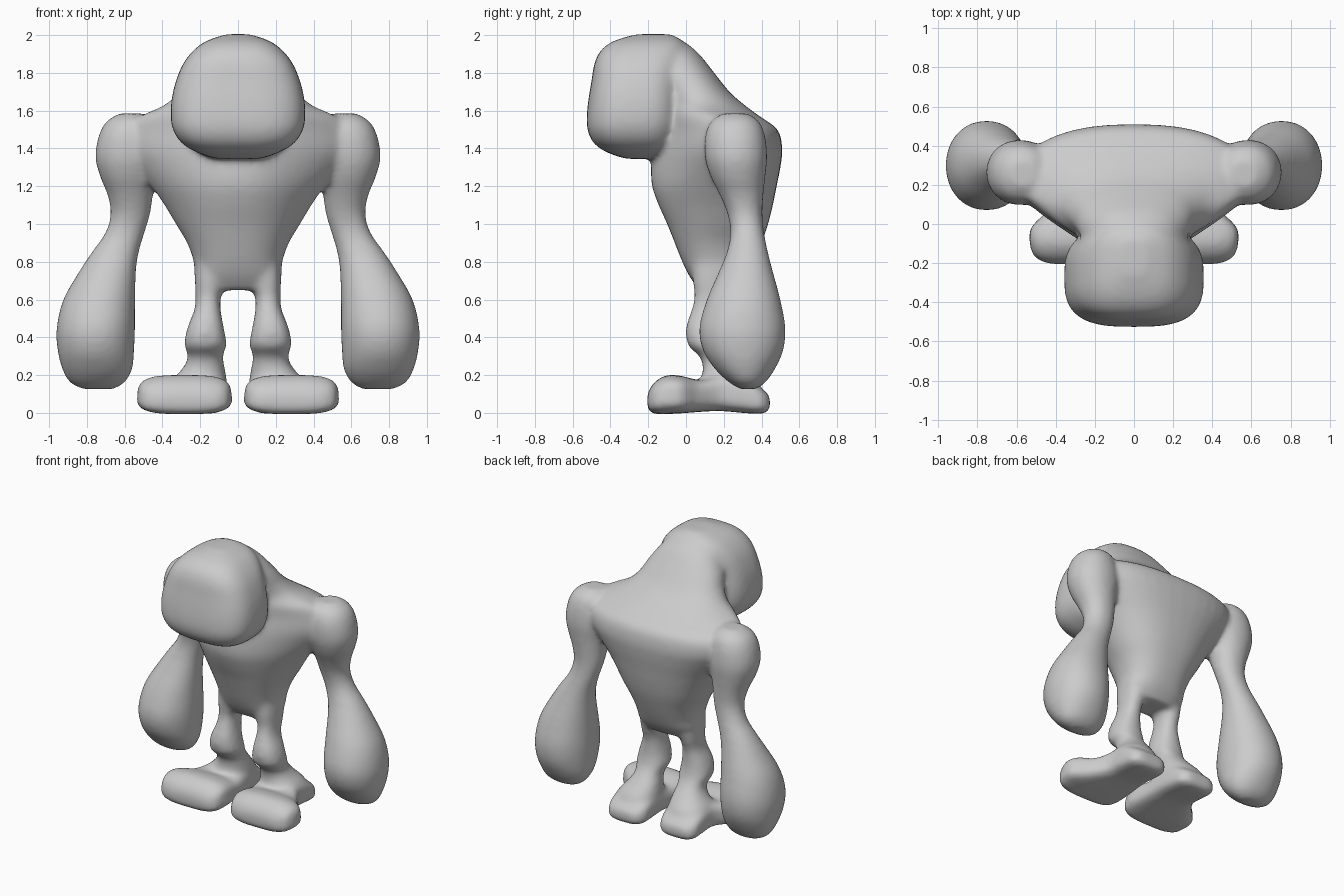
import bpy, bmesh, math

N = 40  # points around each ring
bm = bmesh.new()

def spow(c, e):
    return math.copysign(abs(c) ** e, c)

def smooth_rows(rows, steps=5):
    """Catmull-Rom interpolation between the given cross-sections."""
    out = []
    for i in range(len(rows) - 1):
        p0, p1 = rows[max(i - 1, 0)], rows[i]
        p2, p3 = rows[i + 1], rows[min(i + 2, len(rows) - 1)]
        for k in range(steps):
            t = k / steps
            out.append([0.5 * (2 * b + (c - a) * t + (2 * a - 5 * b + 4 * c - d) * t * t
                               + (3 * b - a - 3 * c + d) * t ** 3)
                        for a, b, c, d in zip(p0, p1, p2, p3)])
    return out + [list(rows[-1])]

def loft(rows, axis='z', power=2.0, side=1, taper=0.0):
    """Skin rounded sections (position, u0, u1, v0, v1[, taper]) along an axis."""
    rings = []
    for r in smooth_rows(rows):
        pos, u0, u1, v0, v1 = r[:5]
        tp = r[5] if len(r) > 5 else taper
        ring = []
        for i in range(N):
            a = 2 * math.pi * i / N
            s = spow(math.sin(a), 2 / power)
            c = spow(math.cos(a), 2 / power) * (1 + tp * min(s, 0))
            u = side * ((u0 + u1) / 2 + (u1 - u0) / 2 * c)
            v = (v0 + v1) / 2 + (v1 - v0) / 2 * s
            ring.append(bm.verts.new((u, v, pos) if axis == 'z' else (u, pos, v)))
        rings.append(ring)
    faces = [bm.faces.new(rings[0]), bm.faces.new(rings[-1])]
    for a, b in zip(rings, rings[1:]):
        for i in range(N):
            j = (i + 1) % N
            faces.append(bm.faces.new((a[i], a[j], b[j], b[i])))
    bmesh.ops.recalc_face_normals(bm, faces=faces)

# torso, wide at the back and narrowing to the chest, rising into the neck hump
loft([(z, -w, w, y0, y1, t) for z, w, y0, y1, t in (
    (0.65, 0.19, 0.07, 0.27, 0.0), (0.72, 0.23, 0.02, 0.32, 0.0),
    (0.80, 0.235, -0.02, 0.36, 0.05), (0.90, 0.27, -0.06, 0.40, 0.1),
    (1.00, 0.33, -0.10, 0.435, 0.2), (1.10, 0.39, -0.145, 0.46, 0.3),
    (1.20, 0.46, -0.18, 0.48, 0.4), (1.30, 0.54, -0.185, 0.50, 0.5),
    (1.40, 0.61, -0.17, 0.51, 0.55), (1.50, 0.60, -0.14, 0.485, 0.5),
    (1.57, 0.52, -0.13, 0.39, 0.4), (1.63, 0.39, -0.13, 0.31, 0.25),
    (1.70, 0.32, -0.14, 0.23, 0.1), (1.80, 0.27, -0.18, 0.15, 0.0),
    (1.90, 0.20, -0.22, 0.07, 0.0), (1.96, 0.12, -0.25, 0.0, 0.0))], power=2.4)

# head, a rounded block
loft([(z, -w, w, y0, y1) for z, w, y0, y1 in (
    (1.345, 0.12, -0.32, -0.13), (1.38, 0.22, -0.42, -0.08),
    (1.43, 0.30, -0.49, -0.05), (1.50, 0.345, -0.522, -0.03),
    (1.58, 0.357, -0.525, -0.02), (1.67, 0.35, -0.515, -0.02),
    (1.76, 0.328, -0.50, -0.02), (1.85, 0.29, -0.485, -0.01),
    (1.92, 0.235, -0.45, 0.0), (1.97, 0.165, -0.38, -0.02),
    (2.005, 0.06, -0.26, -0.08))], power=3.0)

for side in (1, -1):
    # arm: shoulder, thin elbow and heavy drooping fist
    loft([(1.585, 0.50, 0.63, 0.19, 0.33), (1.54, 0.44, 0.70, 0.13, 0.39),
          (1.46, 0.42, 0.74, 0.10, 0.42), (1.35, 0.41, 0.755, 0.10, 0.43),
          (1.25, 0.43, 0.73, 0.13, 0.42), (1.15, 0.45, 0.69, 0.18, 0.41),
          (1.05, 0.465, 0.675, 0.22, 0.405), (0.95, 0.495, 0.705, 0.235, 0.415),
          (0.85, 0.525, 0.775, 0.215, 0.435), (0.75, 0.54, 0.84, 0.175, 0.46),
          (0.60, 0.545, 0.925, 0.11, 0.50), (0.45, 0.545, 0.96, 0.07, 0.527),
          (0.33, 0.55, 0.955, 0.09, 0.515), (0.23, 0.56, 0.93, 0.155, 0.47),
          (0.16, 0.60, 0.89, 0.23, 0.42), (0.125, 0.66, 0.82, 0.29, 0.37)],
         side=side, power=2.1)
    # leg with a bulging knee
    loft([(0.80, 0.04, 0.225, 0.03, 0.27), (0.70, 0.065, 0.228, 0.035, 0.27),
          (0.62, 0.09, 0.225, 0.045, 0.25), (0.55, 0.092, 0.23, 0.03, 0.225),
          (0.45, 0.075, 0.268, 0.0, 0.22), (0.36, 0.06, 0.285, 0.01, 0.235),
          (0.30, 0.08, 0.265, 0.07, 0.27), (0.24, 0.07, 0.29, 0.09, 0.32),
          (0.17, 0.06, 0.345, 0.08, 0.38), (0.08, 0.06, 0.34, 0.07, 0.41)],
         side=side, power=2.3)
    # foot, broad at the toes and narrower at the heel
    loft([(-0.205, 0.12, 0.43, 0.02, 0.10), (-0.17, 0.06, 0.505, -0.005, 0.16),
          (-0.10, 0.036, 0.53, -0.006, 0.20), (-0.02, 0.036, 0.525, -0.002, 0.195),
          (0.07, 0.045, 0.44, 0.005, 0.175), (0.18, 0.05, 0.37, 0.01, 0.20),
          (0.30, 0.055, 0.36, 0.0, 0.19), (0.40, 0.07, 0.35, -0.005, 0.13),
          (0.445, 0.12, 0.30, 0.015, 0.09)], axis='y', side=side, power=3.2, taper=-0.08)

mesh = bpy.data.meshes.new("body")
bm.to_mesh(mesh)
bm.free()
body = bpy.data.objects.new("body", mesh)
bpy.context.collection.objects.link(body)

# plain clay colour
mat = bpy.data.materials.new("clay_grey")
mat.diffuse_color = (0.6, 0.6, 0.6, 1)
mesh.materials.append(mat)

# fuse the parts into one soft skin
fuse = body.modifiers.new("fuse", 'REMESH')
fuse.mode = 'VOXEL'
fuse.voxel_size = 0.016
fuse.use_smooth_shade = True
soften = body.modifiers.new("soften", 'SMOOTH')
soften.factor = 0.5
soften.iterations = 14
